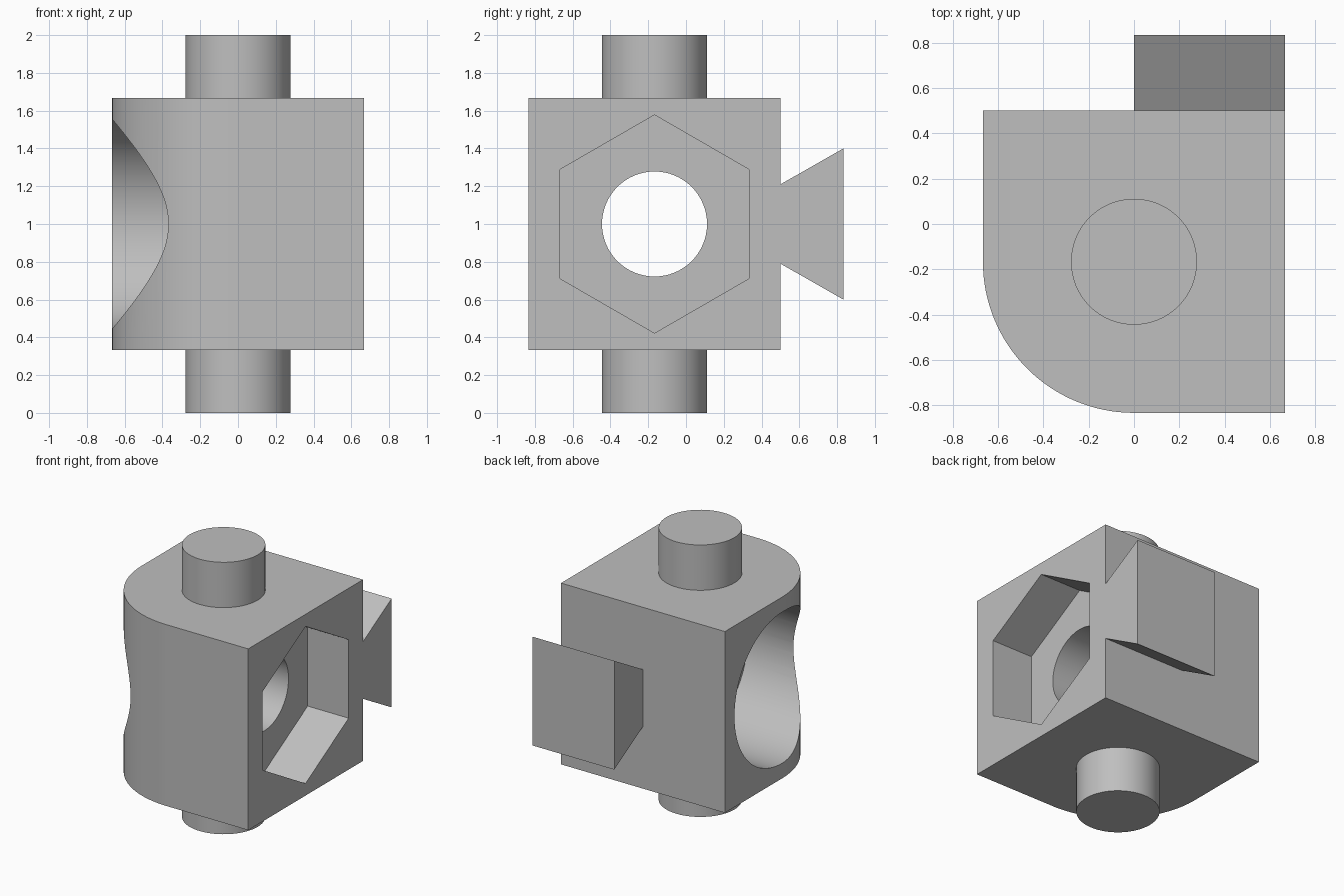
import bpy
import math
from mathutils import Matrix, Vector

if "Cube" in bpy.data.objects:
    bpy.data.objects.remove(bpy.data.objects["Cube"], do_unlink=True)

THIRD = 1 / 3
HALF = 2 * THIRD          # half width of the block
AXIS_Y = -THIRD / 2       # shared centre line of pins and bores
MID_Z = 1.0
PIN_R = 0.278
ALONG_X = Matrix(((0, 0, 1), (1, 0, 0), (0, 1, 0))).to_4x4()   # profile (y, z), swept along x

grey = bpy.data.materials.new("grey")
grey.use_nodes = True
grey.diffuse_color = (0.52, 0.52, 0.52, 1)
grey.node_tree.nodes["Principled BSDF"].inputs["Base Color"].default_value = grey.diffuse_color


def prism(name, profile, start, end, matrix=Matrix()):
    """Sweep a counter-clockwise profile from start to end along its normal."""
    n = len(profile)
    verts = [matrix @ Vector((u, v, w)) for w in (start, end) for u, v in profile]
    faces = [tuple(reversed(range(n))), tuple(range(n, 2 * n))]
    faces += [(i, (i + 1) % n, (i + 1) % n + n, i + n) for i in range(n)]
    mesh = bpy.data.meshes.new(name)
    mesh.from_pydata(verts, [], faces)
    mesh.materials.append(grey)
    obj = bpy.data.objects.new(name, mesh)
    bpy.context.collection.objects.link(obj)
    return obj


def ring(cu, cv, radius, sides, turn=0.0, sweep=math.tau, closed=True):
    steps = sides if closed else sides + 1
    angles = [turn + sweep * i / sides for i in range(steps)]
    return [(cu + radius * math.cos(a), cv + radius * math.sin(a)) for a in angles]


def smooth(obj):
    bpy.ops.object.select_all(action="DESELECT")
    obj.select_set(True)
    bpy.context.view_layer.objects.active = obj
    bpy.ops.object.shade_smooth_by_angle(angle=math.radians(30))


# Block with one large rounded vertical edge
corner = ring(0, AXIS_Y, HALF, 32, math.pi, math.pi / 2, closed=False)
outline = corner + [(HALF, AXIS_Y - HALF), (HALF, AXIS_Y + HALF), (-HALF, AXIS_Y + HALF)]
block = prism("block", outline, MID_Z - HALF, MID_Z + HALF)

# Round socket, hexagonal socket and the bore joining them
cutters = [
    prism("round_socket_cutter", ring(AXIS_Y, MID_Z, 0.5556, 96), -1, 0, ALONG_X),
    prism("hex_socket_cutter", ring(AXIS_Y, MID_Z, 0.5774, 6, math.pi / 2), THIRD, 1, ALONG_X),
    prism("bore_cutter", ring(AXIS_Y, MID_Z, PIN_R, 64), -0.2, 0.5, ALONG_X),
]
for cutter in cutters:
    cutter.hide_render = True
    mod = block.modifiers.new(cutter.name, "BOOLEAN")
    mod.operation = "DIFFERENCE"
    mod.solver = "EXACT"
    mod.object = cutter

# Bake the cuts and discard the cutters
graph = bpy.context.evaluated_depsgraph_get()
cut_mesh = bpy.data.meshes.new_from_object(block.evaluated_get(graph))
block.modifiers.clear()
block.data = cut_mesh
for cutter in cutters:
    bpy.data.objects.remove(cutter, do_unlink=True)
smooth(block)

# Pins above and below
pin_profile = ring(0, AXIS_Y, PIN_R, 64)
smooth(prism("lower_pin", pin_profile, 0, MID_Z - HALF))
smooth(prism("upper_pin", pin_profile, MID_Z + HALF, 2))

# Dovetail tongue on half of the back
back, tip = AXIS_Y + HALF, AXIS_Y + HALF + THIRD
tongue = [(back, MID_Z - 0.21), (tip, MID_Z - 0.4), (tip, MID_Z + 0.4), (back, MID_Z + 0.21)]
prism("dovetail_tongue", tongue, 0, HALF, ALONG_X)
